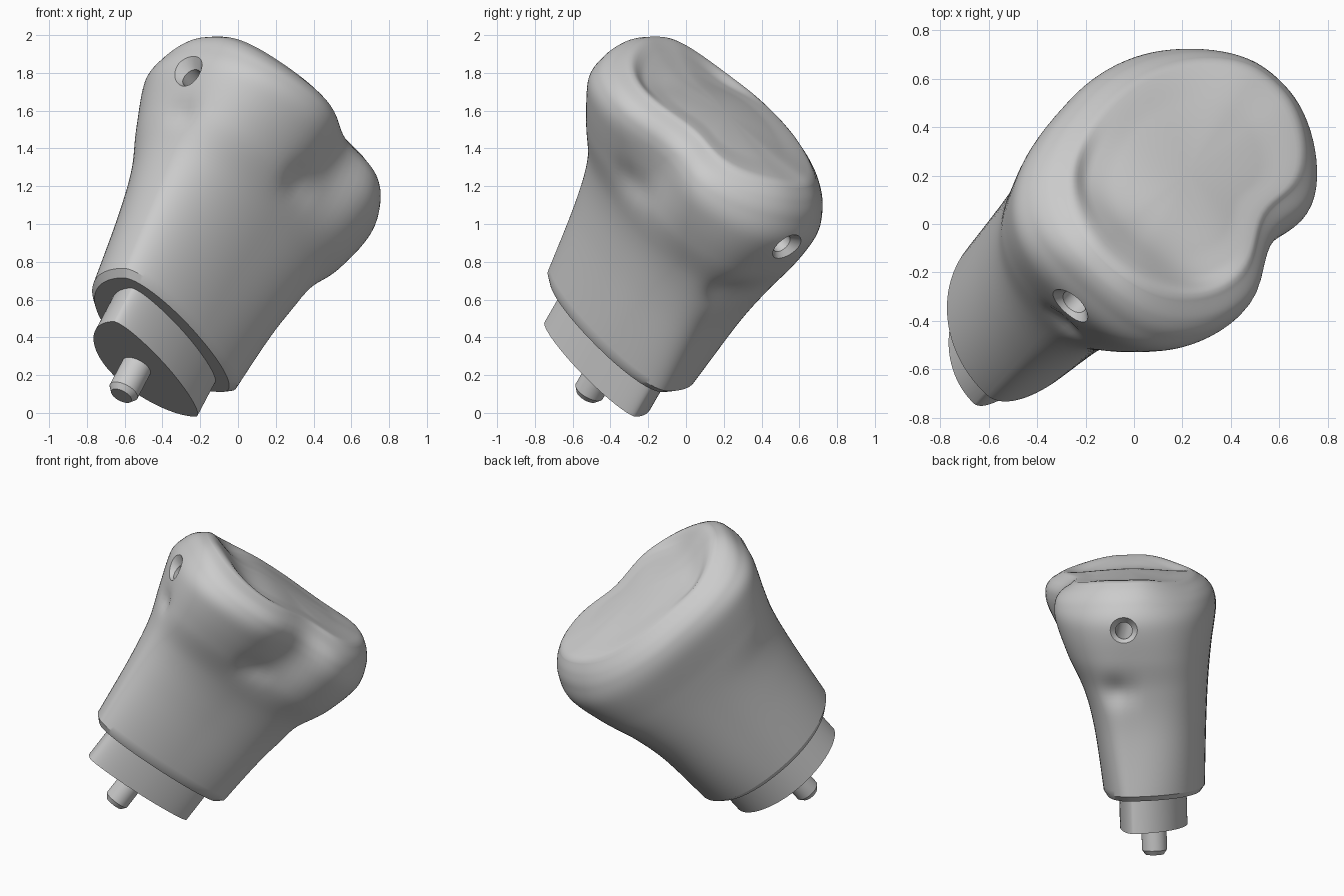
import bpy, bmesh, math
from mathutils import Matrix, Vector

cube = bpy.data.objects.get("Cube")
if cube:
    bpy.data.objects.remove(cube, do_unlink=True)

# Tilted frame: local x across the head, local y sideways, local z along the shaft
tilt, turn = math.radians(38), math.radians(47.5)
FRAME = Matrix.Rotation(turn, 4, 'Z') @ Matrix.Rotation(tilt, 4, 'Y')

grey = bpy.data.materials.new("light grey")
grey.use_nodes = True
COLOR = (0.6, 0.6, 0.6, 1)
grey.diffuse_color = COLOR
grey.node_tree.nodes["Principled BSDF"].inputs["Base Color"].default_value = COLOR


def smooth(lo, hi, v):
    k = min(1, max(0, (v - lo) / (hi - lo)))
    return k * k * (3 - 2 * k)


def oval(z, x0, x1, y0, y1, power=2.0, back_power=2.0, axis=None, sides=96):
    """Closed superellipse ring; axis is the y of its long axis, so it may be D-shaped."""
    cx, rx = (x0 + x1) / 2, (x1 - x0) / 2
    axis = (y0 + y1) / 2 if axis is None else axis
    ring = []
    for i in range(sides):
        a = 2 * math.pi * i / sides
        c, s = math.cos(a), math.sin(a)
        e = 2 / (power if c > 0 else back_power)
        ry = y1 - axis if s > 0 else axis - y0
        ring.append(Vector((cx + rx * math.copysign(abs(c) ** e, c),
                            axis + ry * math.copysign(abs(s) ** e, s), z)))
    return ring


def loft(name, rings):
    """Skin a stack of rings and close both ends."""
    bm = bmesh.new()
    loops = [[bm.verts.new(p) for p in ring] for ring in rings]
    for low, high in zip(loops, loops[1:]):
        for i in range(len(low)):
            j = (i + 1) % len(low)
            bm.faces.new((low[i], low[j], high[j], high[i]))
    bm.faces.new(loops[0][::-1])
    bm.faces.new(loops[-1])
    bmesh.ops.recalc_face_normals(bm, faces=bm.faces)
    mesh = bpy.data.meshes.new(name)
    bm.to_mesh(mesh)
    bm.free()
    mesh.materials.append(grey)
    obj = bpy.data.objects.new(name, mesh)
    obj.matrix_world = FRAME
    bpy.context.collection.objects.link(obj)
    return obj


def shade(obj, angle):
    bpy.ops.object.select_all(action='DESELECT')
    obj.select_set(True)
    bpy.context.view_layer.objects.active = obj
    bpy.ops.object.shade_smooth_by_angle(angle=math.radians(angle))


# Body outline: height, min x, max x, min y, max y, roundness at each end
PROFILE = [
    (0.03, -1.205, -0.15, -0.22, 0.44, 2.2, 2.0),
    (0.45, -1.26, -0.13, -0.27, 0.46, 2.7, 2.1),
    (0.73, -1.31, -0.075, -0.34, 0.48, 2.8, 2.3),
    (0.95, -1.38, 0.005, -0.46, 0.505, 2.5, 2.7),
    (1.18, -1.46, 0.065, -0.575, 0.54, 2.1, 2.7),
    (1.32, -1.455, 0.03, -0.60, 0.53, 2.0, 2.5),
    (1.40, -1.43, -0.025, -0.575, 0.49, 2.0, 2.3),
    (1.45, -1.38, -0.085, -0.51, 0.43, 2.0, 2.15),
]
LONG_AXIS = -0.03
# Small hollows: position, radius, depth
DENTS = [
    (Vector((-0.75, -0.46, 0.96)), 0.10, 0.04),
    (Vector((-1.37, -0.06, 0.95)), 0.07, 0.03),
    (Vector((-0.09, -0.10, 0.74)), 0.10, 0.045),
]


def outline(k, f):
    """Catmull-Rom blend between outline rows."""
    rows = [PROFILE[min(max(k + d, 0), len(PROFILE) - 1)] for d in (-1, 0, 1, 2)]
    return [0.5 * (2 * b + (c - a) * f + (2 * a - 5 * b + 4 * c - d) * f ** 2
                   + (3 * b - a - 3 * c + d) * f ** 3) for a, b, c, d in zip(*rows)]


def sculpt(ring):
    """Side notch between the two lobes, lowered side edges, plus the hollows."""
    z = ring[0].z
    middle = sum(ring, Vector()) / len(ring)
    for p in ring:
        side = smooth(0.05, 0.4, p.y) + 0.8 * smooth(-0.1, -0.5, p.y)
        if p.y < LONG_AXIS:
            groove = math.exp(-((p.x + 0.60) / 0.22) ** 2)
            p.y += 0.12 * smooth(0.75, 1.25, z) * groove * smooth(-0.03, -0.3, p.y)
        p.z -= 0.055 * side * smooth(1.1, 1.45, z)
        for spot, radius, depth in DENTS:
            d = (p - spot).length / radius
            p += (middle - p).normalized() * depth * math.exp(-d * d)
    return ring


# Body: base rim, flared shaft and head
STEPS = 8
walls = [sculpt(oval(*outline(k, i / STEPS), axis=LONG_AXIS))
         for k in range(len(PROFILE) - 1) for i in range(STEPS)]
walls.append(sculpt(oval(*PROFILE[-1], axis=LONG_AXIS)))

base = walls[0]
base_mid = sum(base, Vector()) / len(base)
rim = [base_mid + (p - base_mid) * 0.93 - Vector((0, 0, 0.035)) for p in base]

# Nearly flat top with a valley behind the crest at the back end
top = walls[-1]
top_mid = sum(top, Vector()) / len(top)
TOP_HEIGHT = 1.44
dish = []
for i in range(1, 32):
    scale = 1 - i / 32
    ring = []
    for p in top:
        q = top_mid + (p - top_mid) * scale
        valley = math.exp(-((q.x + 1.08) / 0.16) ** 2) * smooth(1, 0.8, scale)
        q.z = TOP_HEIGHT + (p.z - TOP_HEIGHT) * scale ** 2 - 0.035 * valley
        q.z += 0.012 * smooth(1, 0.95, scale) * smooth(0.6, 0.95, scale)
        ring.append(q)
    dish.append(ring)
body = loft("bone_body", [rim] + walls + dish)

# Cross hole through the head, countersunk at both mouths
HOLE_Y, HOLE_Z = -0.035, 1.15


def hole_ring(x, r):
    return [Vector((x, HOLE_Y + p.y, HOLE_Z + p.x)) for p in oval(0, -r, r, -r, r, sides=40)]


at_hole = [p for ring in walls for p in ring
           if abs(p.z - HOLE_Z) < 0.03 and abs(p.y - HOLE_Y) < 0.08]
left_x, right_x = min(p.x for p in at_hole), max(p.x for p in at_hole)
cutter = loft("hole_cutter", [
    hole_ring(left_x - 0.05, 0.14), hole_ring(left_x + 0.05, 0.055),
    hole_ring(right_x - 0.05, 0.055), hole_ring(right_x + 0.05, 0.14)])
cutter.hide_render = True
cut = body.modifiers.new("cross_hole", 'BOOLEAN')
cut.operation, cut.solver, cut.object = 'DIFFERENCE', 'EXACT', cutter
bpy.context.view_layer.objects.active = body
bpy.ops.object.modifier_apply(modifier=cut.name)
bpy.data.objects.remove(cutter, do_unlink=True)
shade(body, 32)

# D-shaped plug under the base
plug = loft("base_plug", [oval(z, -1.08, -0.262, -0.12, 0.32, 1.9, 1.9, axis=-0.015)
                          for z in (-0.23, 0.06)])
shade(plug, 30)

# Locating pin with a chamfered tip
pin = loft("locating_pin", [oval(z, -0.69 - r, -0.69 + r, 0.10 - r, 0.10 + r, sides=48)
                            for r, z in ((0.06, -0.425), (0.082, -0.395), (0.082, -0.2))])
shade(pin, 30)
